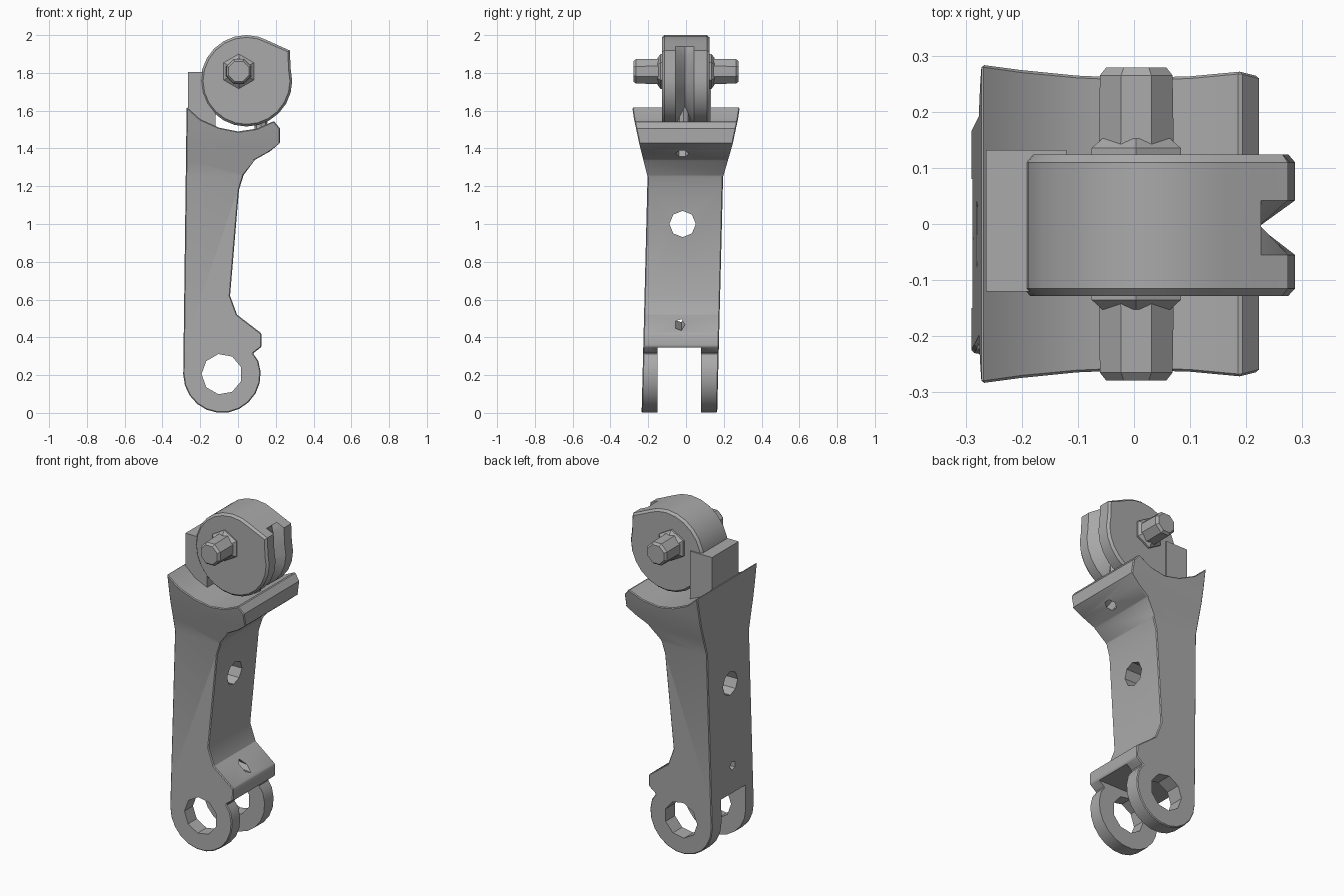
import bpy, bmesh, math
from mathutils import Vector

if "Cube" in bpy.data.objects:
    bpy.data.objects.remove(bpy.data.objects["Cube"], do_unlink=True)

grey = bpy.data.materials.new("plain_grey")
grey.use_nodes = True
grey.diffuse_color = (0.4, 0.4, 0.4, 1)
grey.node_tree.nodes["Principled BSDF"].inputs["Base Color"].default_value = (0.4, 0.4, 0.4, 1)


def finish(bm, name):
    bmesh.ops.recalc_face_normals(bm, faces=bm.faces)
    mesh = bpy.data.meshes.new(name)
    bm.to_mesh(mesh)
    bm.free()
    mesh.materials.append(grey)
    ob = bpy.data.objects.new(name, mesh)
    bpy.context.collection.objects.link(ob)
    return ob


def loft(name, sections):
    """Skin equal-length rings of points and cap both ends."""
    bm = bmesh.new()
    rings = [[bm.verts.new(p) for p in s] for s in sections]
    n = len(rings[0])
    for a, b in zip(rings, rings[1:]):
        for i in range(n):
            j = (i + 1) % n
            bm.faces.new((a[i], a[j], b[j], b[i]))
    bm.faces.new(rings[0])
    bm.faces.new(rings[-1])
    return finish(bm, name)


def rod(name, start, end, radius, sides):
    start, end = Vector(start), Vector(end)
    q = (end - start).to_track_quat('Z', 'Y')
    ring = [q @ Vector((radius * math.cos(t), radius * math.sin(t), 0))
            for t in (math.tau * i / sides for i in range(sides))]
    return loft(name, [[c + p for p in ring] for c in (start, end)])


def box(name, lo, hi):
    return loft(name, [[(x, y, z) for x, y in ((lo[0], lo[1]), (hi[0], lo[1]),
                                               (hi[0], hi[1]), (lo[0], hi[1]))]
                       for z in (lo[2], hi[2])])


def activate(ob):
    bpy.ops.object.select_all(action='DESELECT')
    ob.select_set(True)
    bpy.context.view_layer.objects.active = ob


def bevel(ob, width):
    activate(ob)
    m = ob.modifiers.new("bevel", 'BEVEL')
    m.width, m.segments, m.angle_limit = width, 1, math.radians(50)
    bpy.ops.object.modifier_apply(modifier=m.name)


def cut(ob, cutter):
    activate(ob)
    m = ob.modifiers.new("cut", 'BOOLEAN')
    m.operation, m.solver, m.object = 'DIFFERENCE', 'EXACT', cutter
    bpy.ops.object.modifier_apply(modifier=m.name)
    bpy.data.objects.remove(cutter, do_unlink=True)


def smooth(ob):
    activate(ob)
    bpy.ops.object.shade_smooth_by_angle(angle=math.radians(28))


# Arm: side profile with a cradle on top, two lips and a round foot
EYE = (-0.085, 0.205)
profile = [(-0.272, 1.62), (-0.2, 1.555), (-0.1, 1.51), (0, 1.49), (0.1, 1.505),
           (0.19, 1.545), (0.223, 1.505), (0.223, 1.43), (0.17, 1.385), (0.09, 1.34),
           (0.03, 1.26), (0.005, 1.18), (-0.042, 0.62), (-0.005, 0.52),
           (0.125, 0.42), (0.125, 0.35), (0.08, 0.315)]
for i in range(13):
    t = math.radians(20 - i * 200 / 12)
    profile.append((EYE[0] + 0.205 * math.cos(t), EYE[1] + 0.205 * math.sin(t)))


def half_width(z):
    if z < 1.25:
        return 0.2
    if z < 1.43:
        return 0.2 + (z - 1.25) * 0.27
    return min(0.2486 + (z - 1.43) * 0.21, 0.285)


arm = loft("arm", [[(x, s, z) for x, z in profile] for s in (-1, 1)])
bm = bmesh.new()
bm.from_mesh(arm.data)
for z in (0.36, 1.25, 1.34, 1.43, 1.5):
    bmesh.ops.bisect_plane(bm, geom=bm.verts[:] + bm.edges[:] + bm.faces[:],
                           plane_co=(0, 0, z), plane_no=(0, 0, 1))
for v in bm.verts:
    z = v.co.z
    v.co.y = v.co.y * half_width(z) - 0.035 * max(0, 1 - z / 1.4)
bm.to_mesh(arm.data)
bm.free()
bevel(arm, 0.008)

# Openings: fork slot, foot eyes, middle hole and small lip holes
cut(arm, box("fork_cutter", (-0.5, -0.15, -0.2), (0.5, 0.08, 0.345)))
cut(arm, rod("eye_cutter", (EYE[0], -0.5, EYE[1]), (EYE[0], 0.5, EYE[1]), 0.108, 9))
cut(arm, rod("middle_cutter", (-0.5, -0.018, 1), (0.5, -0.018, 1), 0.07, 8))
cut(arm, rod("small_cutter", (-0.5, -0.033, 0.53), (0.3, -0.033, 0.44), 0.027, 5))
cut(arm, rod("lip_cutter", (0.22, -0.02, 1.27), (0.1, -0.02, 1.44), 0.035, 6))
smooth(arm)

# Upright stop behind the wheel
smooth(box("back_stop", (-0.264, -0.12, 1.5), (-0.12, 0.132, 1.805)))

# Wheel with one raised corner and a wedge groove on its front and lower rim
HUB = (0.045, 1.758)
angles = [k * 15 for k in range(-9, 15)]


def rim(y, inset, groove):
    ring = []
    for a in angles:
        r, t = 0.242, a
        if a == 30:
            r, t = 0.28, 35
        elif a == 45:
            r = 0.257
        r -= inset + (groove if -105 <= a <= 30 else 0)
        t = math.radians(t)
        ring.append((HUB[0] + r * math.cos(t), y, HUB[1] + r * math.sin(t)))
    return ring


smooth(loft("wheel", [rim(-0.128, 0.012, 0), rim(-0.115, 0, 0), rim(-0.055, 0, 0),
                      rim(-0.005, 0, 0.065), rim(0.042, 0, 0), rim(0.11, 0, 0),
                      rim(0.124, 0.012, 0)]))

# Peg joining the wheel groove to the upper lip
smooth(rod("groove_peg", (0.12, -0.012, 1.48), (0.125, -0.012, 1.62), 0.033, 8))

# Axle stubs with hexagonal collars on both sides
AXLE = (0.004, 1.808)


def stub_ring(y, radius, sides):
    return [(AXLE[0] + radius * math.cos(t), y, AXLE[1] + radius * math.sin(t))
            for t in (math.tau * (i + 0.5) / sides for i in range(sides))]


for side, label in ((-1, "front"), (1, "back")):
    smooth(loft(label + "_collar", [stub_ring(side * y, r, 6)
                                    for y, r in ((0.1, 0.092), (0.135, 0.092), (0.152, 0.07))]))
    smooth(loft(label + "_axle", [stub_ring(side * y, r, 8)
                                  for y, r in ((0.1, 0.073), (0.265, 0.07), (0.279, 0.058))]))
